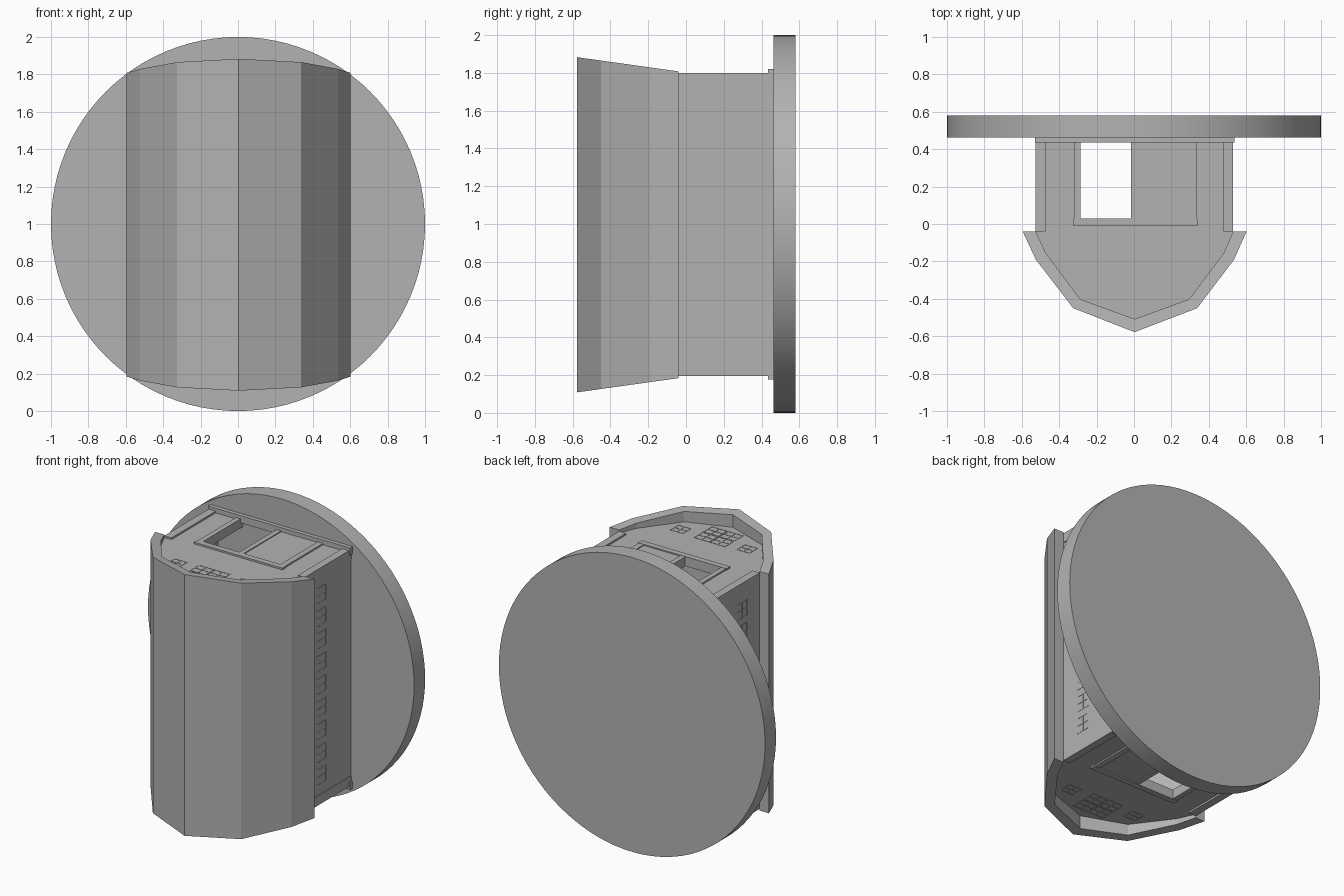
import bpy, bmesh, math
from mathutils import Matrix

if "Cube" in bpy.data.objects:
    bpy.data.objects.remove(bpy.data.objects["Cube"])

grey = bpy.data.materials.new("mid_grey")
grey.diffuse_color = (0.45, 0.45, 0.45, 1)
grey.use_nodes = True
grey.node_tree.nodes["Principled BSDF"].inputs["Base Color"].default_value = grey.diffuse_color


def finish(bm, name):
    bmesh.ops.recalc_face_normals(bm, faces=bm.faces)
    me = bpy.data.meshes.new(name)
    bm.to_mesh(me)
    bm.free()
    me.materials.append(grey)
    ob = bpy.data.objects.new(name, me)
    bpy.context.collection.objects.link(ob)
    return ob


def prism(name, pts, lo, hi):
    """Extrude an (x, y) outline along z; lo and hi are functions of y."""
    bm = bmesh.new()
    a = [bm.verts.new((x, y, lo(y))) for x, y in pts]
    b = [bm.verts.new((x, y, hi(y))) for x, y in pts]
    n = len(pts)
    bm.faces.new(a)
    bm.faces.new(b)
    for i in range(n):
        j = (i + 1) % n
        bm.faces.new((a[i], a[j], b[j], b[i]))
    return finish(bm, name)


def boxes(name, items):
    """One object from boxes given as (x0, x1, y0, y1, z0, z1)."""
    bm = bmesh.new()
    for x0, x1, y0, y1, z0, z1 in items:
        m = Matrix.Translation(((x0 + x1) / 2, (y0 + y1) / 2, (z0 + z1) / 2))
        m = m @ Matrix.Diagonal((x1 - x0, y1 - y0, z1 - z0, 1))
        bmesh.ops.create_cube(bm, size=1, matrix=m)
    return finish(bm, name)


def mirror_z(items):
    """Add the copies at the opposite gable."""
    return items + [(a, b, c, d, 1.996 - f, 1.996 - e) for a, b, c, d, e, f in items]


def grid_bars(u0, u1, v0, v1, nu, nv, t):
    """Rectangles (u0, u1, v0, v1) of a window frame with nu x nv panes."""
    bars = []
    for i in range(nu + 1):
        u = u0 + (u1 - u0 - t) * i / nu
        bars.append((u, u + t, v0, v1))
    for i in range(nv + 1):
        v = v0 + (v1 - v0 - t) * i / nv
        bars.append((u0, u1, v, v + t))
    return bars


# Round base plate standing on edge
bm = bmesh.new()
bmesh.ops.create_cone(bm, cap_ends=True, segments=96, radius1=1, radius2=1, depth=0.118,
                      matrix=Matrix.Translation((0, 0.521, 1)) @ Matrix.Rotation(math.pi / 2, 4, 'X'))
disc = finish(bm, "round_base")
bpy.context.view_layer.objects.active = disc
disc.select_set(True)
bpy.ops.object.shade_smooth_by_angle()

# Gambrel roof shell, with overhang growing toward the ridge
right = [(0.602, -0.04), (0.535, -0.19), (0.338, -0.45)]
left = [(-0.325, -0.45), (-0.525, -0.19), (-0.595, -0.04)]
inner = [(0.53, -0.04), (0.48, -0.155), (0.295, -0.402), (0.003, -0.508),
         (-0.288, -0.402), (-0.472, -0.155), (-0.525, -0.04)]
outer = right + [(0.003, -0.578)] + left
roof_top = lambda y: 1.808 + (-0.04 - y) * 0.14
prism("gambrel_roof", outer + inner[::-1], lambda y: 1.992 - roof_top(y), roof_top)

# Gable walls with a doorway notch
gable = inner + [(-0.525, 0.465), (-0.285, 0.465), (-0.285, 0.03),
                 (-0.015, 0.03), (-0.015, 0.465), (0.53, 0.465)]
prism("gable_wall_upper", gable, lambda y: 1.735, lambda y: 1.788)
prism("gable_wall_lower", gable, lambda y: 0.208, lambda y: 0.261)

# Side walls
boxes("side_walls", [(0.475, 0.526, -0.06, 0.465, 0.208, 1.788),
                     (-0.523, -0.475, -0.06, 0.465, 0.208, 1.788)])

# Corner boards and sills at both gables
boxes("corner_boards", mirror_z([(0.478, 0.53, -0.04, 0.44, 1.75, 1.80),
                                 (-0.526, -0.472, -0.04, 0.44, 1.75, 1.80)]))
boxes("gable_sills", mirror_z([(-0.53, 0.537, 0.435, 0.467, 1.77, 1.82)]))

# Door frames: rail, jambs and the closed door leaf
boxes("door_frames", mirror_z([
    (-0.325, 0.34, -0.01, 0.03, 1.775, 1.80),
    (-0.32, -0.285, 0.03, 0.44, 1.775, 1.798),
    (-0.015, 0.02, 0.03, 0.44, 1.775, 1.798),
    (0.295, 0.335, 0.03, 0.44, 1.775, 1.798)]))
boxes("closed_doors", mirror_z([(0.02, 0.295, 0.03, 0.44, 1.775, 1.792)]))

# Gable windows: loft window of four sashes and two small ones
bars = []
for cx in (-0.063, 0.057):
    for cy in (-0.395, -0.295):
        bars += grid_bars(cx - 0.058, cx + 0.058, cy - 0.048, cy + 0.048, 2, 2, 0.004)
for cx in (-0.25, 0.25):
    bars += grid_bars(cx - 0.048, cx + 0.048, -0.345, -0.255, 2, 2, 0.005)
boxes("gable_windows", mirror_z([r + (1.78, 1.79) for r in bars]))

# Row of nine windows along each side wall
side = []
for i in range(9):
    z = 0.382 + i * 0.154
    for y0, y1, z0, z1 in grid_bars(0.09, 0.195, z - 0.055, z + 0.055, 2, 2, 0.006):
        side += [(0.515, 0.528, y0, y1, z0, z1), (-0.525, -0.513, y0, y1, z0, z1)]
boxes("side_windows", side)
